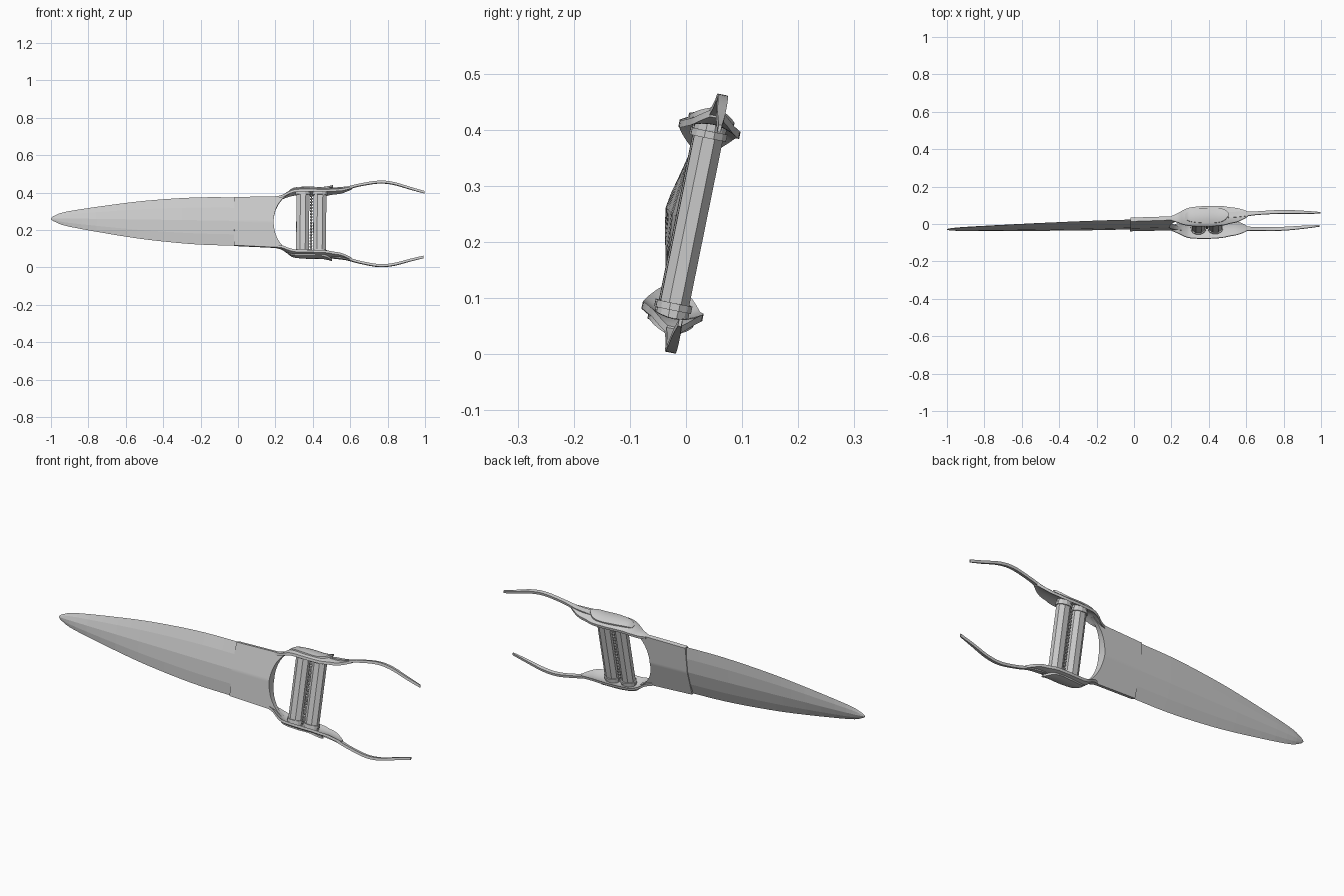
import bpy, bmesh, math
from mathutils import Matrix, Vector

if "Cube" in bpy.data.objects:
    bpy.data.objects.remove(bpy.data.objects["Cube"])

steel = bpy.data.materials.new("grey steel")
steel.use_nodes = True
GREY = (0.6, 0.6, 0.6, 1)
steel.diffuse_color = GREY
steel.node_tree.nodes["Principled BSDF"].inputs["Base Color"].default_value = GREY

# Whole dagger is rolled about its length and leans slightly
PLACE = (Matrix.Translation((0, -0.002, 0.245)) @ Matrix.Rotation(0.027, 4, 'Z')
         @ Matrix.Rotation(0.016, 4, 'Y') @ Matrix.Rotation(-0.2, 4, 'X'))


def finish(name, bm, smooth=None):
    bmesh.ops.remove_doubles(bm, verts=bm.verts, dist=1e-5)
    bmesh.ops.recalc_face_normals(bm, faces=bm.faces)
    mesh = bpy.data.meshes.new(name)
    bm.to_mesh(mesh)
    bm.free()
    mesh.materials.append(steel)
    ob = bpy.data.objects.new(name, mesh)
    bpy.context.collection.objects.link(ob)
    ob.matrix_world = PLACE
    if smooth:
        bpy.ops.object.select_all(action='DESELECT')
        ob.select_set(True)
        bpy.context.view_layer.objects.active = ob
        bpy.ops.object.shade_smooth_by_angle(angle=math.radians(smooth))
    return ob


def loft(name, rings, smooth=None):
    """Skin a row of closed rings and cap both ends."""
    bm = bmesh.new()
    rows = [[bm.verts.new(p) for p in ring] for ring in rings]
    n = len(rows[0])
    for a, b in zip(rows, rows[1:]):
        for i in range(n):
            j = (i + 1) % n
            bm.faces.new((a[i], a[j], b[j], b[i]))
    bm.faces.new(rows[0])
    bm.faces.new(rows[-1])
    return finish(name, bm, smooth)


def curve(points, steps):
    """Catmull-Rom samples through a few points."""
    pts = [Vector(p) for p in points]
    pts = [2 * pts[0] - pts[1]] + pts + [2 * pts[-1] - pts[-2]]
    out = []
    for k in range(1, len(pts) - 2):
        a, b, c, d = pts[k - 1:k + 3]
        for s in range(steps):
            t = s / steps
            out.append(0.5 * (2 * b + (c - a) * t + (2 * a - 5 * b + 4 * c - d) * t * t
                              + (3 * b - a - 3 * c + d) * t ** 3))
    return out + [pts[-2]]


# Blade: stations of length, half width, half thickness
stations = curve([(-1, 0.003, 0.002), (-0.98, 0.017, 0.006), (-0.9, 0.043, 0.010),
                  (-0.6, 0.092, 0.014), (-0.4, 0.115, 0.016), (-0.2, 0.129, 0.018),
                  (0.02, 0.132, 0.018)], 4)
LENS = [(1, 0), (0.55, 0.65), (0, 1), (-0.55, 0.65), (-1, 0), (-0.55, -0.65), (0, -1), (0.55, -0.65)]
loft("blade", [[(x, t * q, w * p) for p, q in LENS] for x, w, t in stations])

# Socket gripping the blade, hollowed by the round end of the hand opening
rings = []
for k in range(41):
    v = 0.155 * (k / 20 - 1)
    x1 = 0.32 - 0.13 * math.sqrt(1 - (v / 0.165) ** 2)
    x0 = -0.02 if abs(v) <= 0.138 else 0.225 + (abs(v) - 0.138) * 1.8
    t = 0.022 - 0.012 * min(1, abs(v) / 0.138)
    rings.append([(x0, -t, v), (x1, -t, v), (x1, t, v), (x0, t, v)])
loft("blade_socket", rings, 30)


def strip(name, side, points, thick, bow, steps=4, across=8):
    """Bowed band running along x: points hold x, height, half width."""
    rings = []
    for x, v, h in curve(points, steps):
        h = max(h, 0.002)
        f = [i / across * 2 - 1 for i in range(across + 1)]
        top = [(x, h * a, side * (v - bow * h * h * a * a)) for a in f]
        low = [(x, h * a, side * (v - thick - bow * h * h * a * a)) for a in reversed(f)]
        rings.append(top + low)
    return loft(name, rings, 35)


for side, label in ((1, "upper"), (-1, "lower")):
    # Leaf-shaped side plate with a scalloped end
    strip(label + "_side_plate", side,
          [(0.20, 0.139, 0.012), (0.235, 0.148, 0.026), (0.27, 0.170, 0.042),
           (0.31, 0.186, 0.051), (0.40, 0.190, 0.055), (0.47, 0.189, 0.052),
           (0.51, 0.189, 0.044), (0.55, 0.190, 0.037), (0.585, 0.196, 0.024),
           (0.61, 0.203, 0.010)], 0.013, 6)
    # Raised rounded leaf laid over the plate, with its lip lifting away
    strip(label + "_leaf_overlay", side,
          [(0.27, 0.172, 0.012), (0.30, 0.189, 0.030), (0.37, 0.195, 0.040),
           (0.44, 0.194, 0.040), (0.48, 0.199, 0.030), (0.505, 0.206, 0.006)], 0.010, 5)
    # Long curved arm running back past the wrist
    strip(label + "_arm", side,
          [(0.50, 0.190, 0.016), (0.58, 0.199, 0.013), (0.65, 0.217, 0.009),
           (0.75, 0.234, 0.009), (0.83, 0.228, 0.009), (0.92, 0.203, 0.007),
           (0.995, 0.183, 0.003)], 0.013, 0, 5, 2)


def bar(name, x, z0, z1, rx, ry, sides):
    ring = [(rx * math.cos(a), ry * math.sin(a))
            for a in (math.tau * (i + 0.5) / sides for i in range(sides))]
    return loft(name, [[(x + p, q, z) for p, q in ring] for z in (z0, z1)])


# Two faceted grip bars with end collars
for x, label in ((0.346, "front"), (0.437, "rear")):
    bar(label + "_grip_bar", x, -0.18, 0.18, 0.037, 0.028, 8)
    for side, end in ((1, "upper"), (-1, "lower")):
        bar(f"{label}_{end}_collar", x, side * 0.150, side * 0.163, 0.042, 0.033, 12)
        bar(f"{label}_{end}_foot", x, side * 0.163, side * 0.182, 0.038, 0.030, 12)

# Row of beads between the grips
bm = bmesh.new()
for k in range(19):
    bmesh.ops.create_icosphere(bm, subdivisions=1, radius=0.0085,
                               matrix=Matrix.Translation((0.3915, 0, (k - 9) * 0.0162)))
finish("bead_row", bm, 40)
